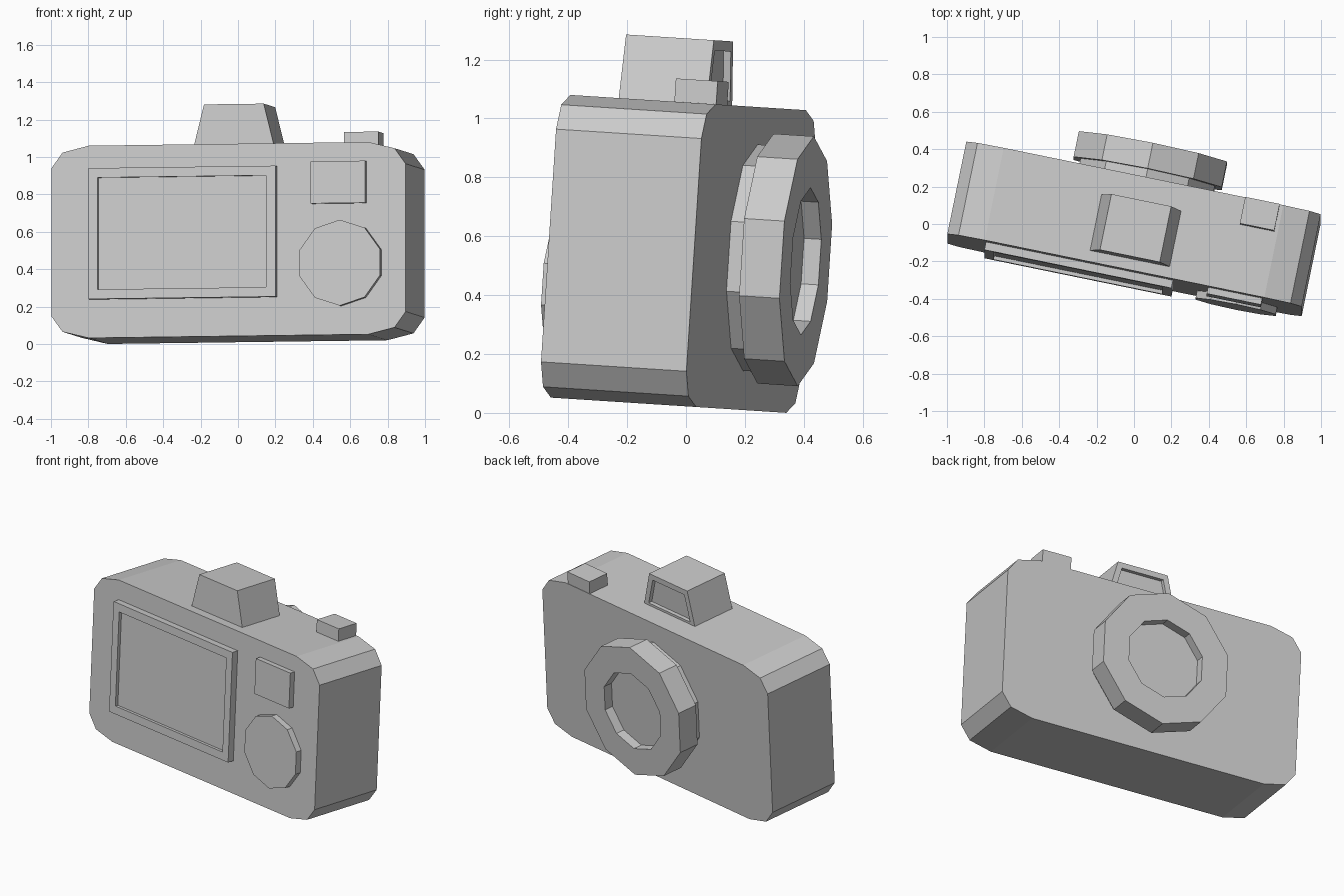
import bpy
import bmesh
from math import sin, cos, pi, radians
from mathutils import Matrix, Vector

cube = bpy.data.objects.get("Cube")
if cube:
    bpy.data.objects.remove(cube, do_unlink=True)

grey = bpy.data.materials.new("plain grey")
grey.use_nodes = True
grey.diffuse_color = (0.6, 0.6, 0.6, 1)
grey.node_tree.nodes["Principled BSDF"].inputs["Base Color"].default_value = (0.6, 0.6, 0.6, 1)

# The whole camera stands turned and slightly tipped
POSE = (Matrix.Translation((0, -0.026, 0.54))
        @ Matrix.Rotation(radians(-3.7), 4, 'X')
        @ Matrix.Rotation(radians(-11.6), 4, 'Z'))
FRONT, BACK = -0.2525, 0.2525
SINK = 0.02  # how far attached parts reach into the body


def rect(x0, x1, z0, z1):
    return [(x0, z0), (x1, z0), (x1, z1), (x0, z1)]


def decagon(x, z, r):
    return [(x + r * sin(i * pi / 5), z + r * cos(i * pi / 5)) for i in range(10)]


def prism(name, outline, y0, y1, recess=None):
    """Extrude an x-z outline from y0 to y1; recess = (border, depth, facing)."""
    bm = bmesh.new()
    cap = bm.faces.new([bm.verts.new((x, y0, z)) for x, z in outline])
    ext = bmesh.ops.extrude_face_region(bm, geom=[cap], use_keep_orig=True)
    moved = [v for v in ext["geom"] if isinstance(v, bmesh.types.BMVert)]
    bmesh.ops.translate(bm, verts=moved, vec=(0, y1 - y0, 0))
    bmesh.ops.recalc_face_normals(bm, faces=bm.faces[:])
    if recess:
        border, depth, facing = recess
        bm.normal_update()
        face = max(bm.faces, key=lambda f: f.normal.y * facing)
        bmesh.ops.inset_individual(bm, faces=[face], thickness=border, use_even_offset=True)
        floor = bmesh.ops.extrude_discrete_faces(bm, faces=[face])["faces"][0]
        bmesh.ops.translate(bm, verts=floor.verts[:], vec=Vector((0, -depth * facing, 0)))
    mesh = bpy.data.meshes.new(name)
    bm.to_mesh(mesh)
    bm.free()
    mesh.materials.append(grey)
    ob = bpy.data.objects.new(name, mesh)
    bpy.context.collection.objects.link(ob)
    ob.matrix_world = POSE
    return ob


# Body with chamfered corners
corner = [(0.967, 0.396), (0.906, 0.48), (0.763, 0.515)]
upper = corner + [(-x, z) for x, z in reversed(corner)]
prism("body", upper + [(-x, -z) for x, z in upper], FRONT, BACK)

# Controls on the screen side
prism("screen", rect(-0.756, 0.265, -0.309, 0.392), FRONT - 0.043, FRONT + SINK, (0.051, 0.02, -1))
prism("square_button", rect(0.456, 0.752, 0.188, 0.413), FRONT - 0.035, FRONT + SINK)
prism("round_dial", decagon(0.615, -0.132, 0.23), FRONT - 0.04, FRONT + SINK)

# Parts on top
hump = [(0.017 - 0.222, 0.495), (0.017 + 0.222, 0.495), (0.017 + 0.163, 0.732), (0.017 - 0.163, 0.732)]
prism("viewfinder", hump, -0.193, 0.112, (0.035, 0.025, 1))
prism("shutter_button", rect(0.556, 0.744, 0.49, 0.594), 0.105, 0.25)

# Lens
prism("lens_mount", decagon(0.012, 0.003, 0.385), BACK - SINK, 0.315)
prism("lens_barrel", decagon(0.012, 0.003, 0.425), 0.305, 0.445, (0.166, 0.06, 1))
